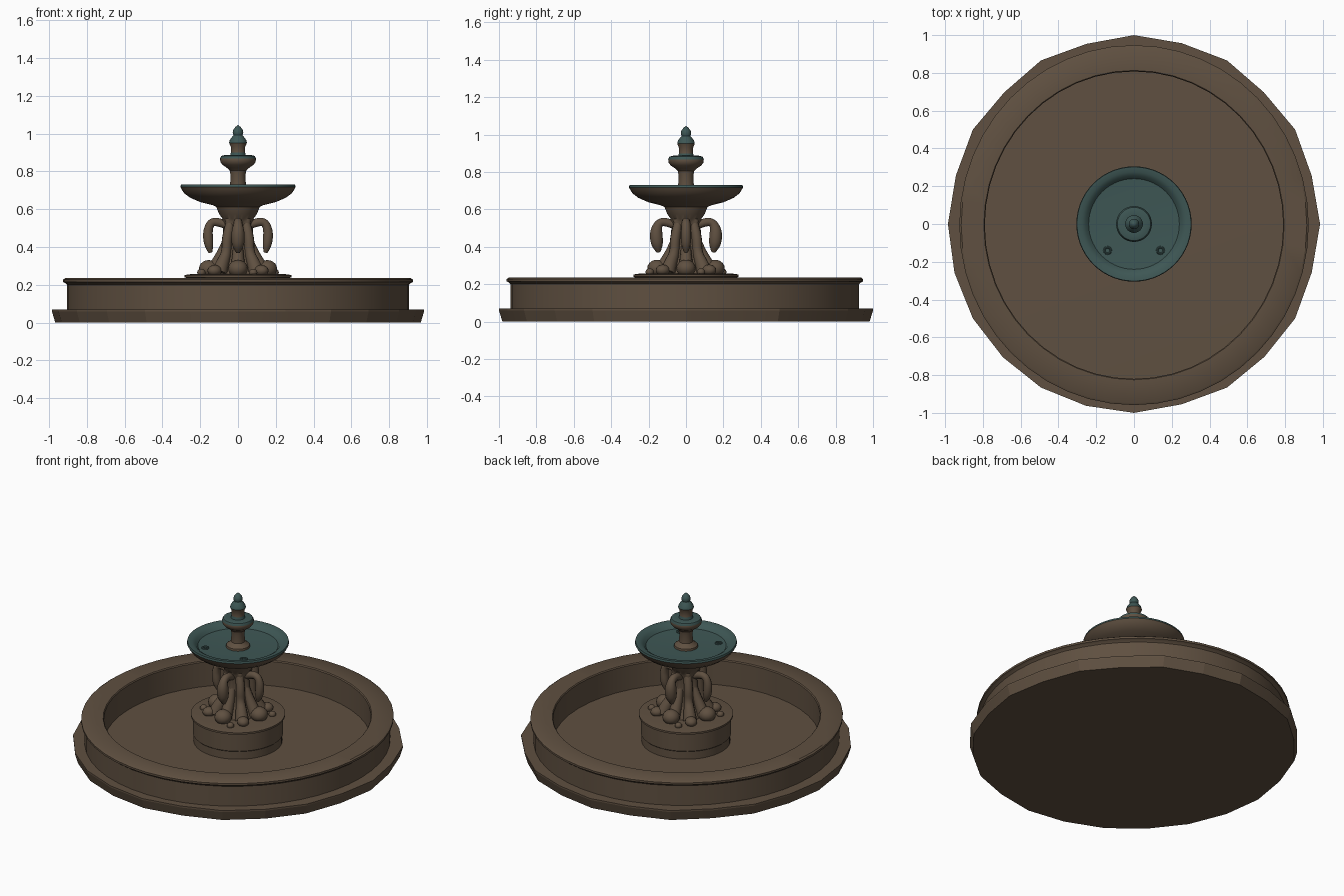
import bpy, bmesh, math, random
from mathutils import Vector

if "Cube" in bpy.data.objects:
    bpy.data.objects.remove(bpy.data.objects["Cube"])

random.seed(4)


def material(name, rgb):
    m = bpy.data.materials.new(name)
    m.diffuse_color = (*rgb, 1)
    m.use_nodes = True
    m.node_tree.nodes["Principled BSDF"].inputs["Base Color"].default_value = m.diffuse_color
    return m


STONE = material("brown stone", (0.115, 0.080, 0.052))
PATINA = material("teal patina", (0.048, 0.095, 0.090))


def finish(ob, angle=35):
    bpy.ops.object.select_all(action='DESELECT')
    ob.select_set(True)
    bpy.context.view_layer.objects.active = ob
    bpy.ops.object.shade_smooth_by_angle(angle=math.radians(angle))


def lathe(name, profile, n=48, sx=1, sy=1, cy=0, shape=None, teal=None, mats=(STONE, PATINA), angle=35):
    """Spin (radius, z) points; shape(theta, z) scales the radius; teal(face) picks the patina."""
    bm = bmesh.new()
    rings = []
    for r, z in profile:
        ring = []
        for i in range(n):
            t = 2 * math.pi * i / n
            k = r * (shape(t, z) if shape else 1)
            ring.append(bm.verts.new((k * math.cos(t) * sx, k * math.sin(t) * sy + cy, z)))
        rings.append(ring)
    for a, b in zip(rings, rings[1:]):
        for i in range(n):
            j = (i + 1) % n
            bm.faces.new((a[i], a[j], b[j], b[i]))
    bmesh.ops.remove_doubles(bm, verts=bm.verts, dist=1e-5)
    bmesh.ops.recalc_face_normals(bm, faces=bm.faces)
    bm.normal_update()
    if teal:
        for f in bm.faces:
            f.material_index = int(teal(f))
    me = bpy.data.meshes.new(name)
    bm.to_mesh(me)
    bm.free()
    ob = bpy.data.objects.new(name, me)
    bpy.context.collection.objects.link(ob)
    for m in mats:
        me.materials.append(m)
    finish(ob, angle)
    return ob


def tube(name, points, turn):
    """Tapered tube through (radial distance, z, thickness), turned about z."""
    cu = bpy.data.curves.new(name, 'CURVE')
    cu.dimensions = '3D'
    cu.bevel_depth = 1
    cu.bevel_resolution = 3
    cu.use_fill_caps = True
    cu.resolution_u = 4
    sp = cu.splines.new('NURBS')
    sp.points.add(len(points) - 1)
    for p, (d, z, r) in zip(sp.points, points):
        p.co = (d * math.cos(turn), d * math.sin(turn), z, 1)
        p.radius = r
    sp.order_u = 3
    sp.use_endpoint_u = True
    cu.materials.append(STONE)
    ob = bpy.data.objects.new(name, cu)
    bpy.context.collection.objects.link(ob)
    bpy.ops.object.select_all(action='DESELECT')
    ob.select_set(True)
    bpy.context.view_layer.objects.active = ob
    bpy.ops.object.convert(target='MESH')
    finish(bpy.context.view_layer.objects.active, 60)


def blob(name, d, z, size, turn):
    bpy.ops.mesh.primitive_uv_sphere_add(segments=16, ring_count=10, radius=1)
    ob = bpy.context.object
    ob.name = name
    ob.location = (d * math.cos(turn), d * math.sin(turn), z)
    ob.rotation_euler = (0, 0, turn)
    ob.scale = size
    ob.data.materials.append(STONE)
    finish(ob, 60)


# Faceted ground step with slightly uneven corners
wobble = [random.uniform(0.985, 1.0) if i % 2 else 1.0 for i in range(24)]
lathe("ground_step", [(0, 0), (0.972, 0), (0.99, 0.06), (0.99, 0.07), (0.85, 0.07)],
      n=24, sx=0.995, sy=1.01, shape=lambda t, z: wobble[round(t * 12 / math.pi) % 24], angle=10)

# Pool wall with projecting lip, and pool floor
lathe("pool_wall", [(0.905, 0.06), (0.905, 0.2), (0.915, 0.21), (0.925, 0.215), (0.925, 0.228),
                    (0.915, 0.235), (0.795, 0.235), (0.79, 0.228), (0.79, 0.068), (0, 0.07)],
      n=48, sy=1.03, cy=-0.006)

# Round plinth in the pool
lathe("plinth", [(0.265, 0.07), (0.265, 0.12), (0.27, 0.125), (0.27, 0.235), (0.282, 0.24),
                 (0.282, 0.252), (0.24, 0.258), (0, 0.26)])

# Fluted column, flaring out under the bowl
lathe("column", [(0.13, 0.255), (0.115, 0.29), (0.092, 0.34), (0.075, 0.42), (0.072, 0.5), (0.08, 0.535),
                 (0.082, 0.55), (0.1, 0.575), (0.11, 0.6), (0.12, 0.625)],
      n=64, shape=lambda t, z: 1 + (0.09 * math.cos(8 * t) if z < 0.54 else 0))

# Four arched swan necks on the axes, draped legs and rounded feet between
for i in range(4):
    a = i * math.pi / 2
    fat = 1.0 if i % 2 == 0 else 1.3
    tube("arched_neck", [(0.06, 0.515, 0.022), (0.105, 0.535, 0.024), (0.145, 0.53, 0.022),
                         (0.16, 0.485, 0.026 * fat), (0.158, 0.44, 0.028 * fat),
                         (0.152, 0.4, 0.023 * fat), (0.146, 0.37, 0.01)], a)
    tube("column_leg", [(0.06, 0.52, 0.025), (0.085, 0.45, 0.028), (0.085, 0.37, 0.026),
                        (0.12, 0.31, 0.036), (0.14, 0.265, 0.042)], a + math.pi / 4)
    tube("column_spine", [(0.05, 0.47, 0.018), (0.07, 0.4, 0.026), (0.1, 0.33, 0.034),
                          (0.13, 0.275, 0.04)], a)
    blob("large_foot", 0.155, 0.285, (0.052, 0.052, 0.046), a)
    blob("side_foot", 0.175, 0.275, (0.04, 0.036, 0.03), a + math.pi / 4)
    blob("small_pebble", 0.21, 0.265, (0.022, 0.022, 0.02), a + math.pi / 8)

# Wide bowl, patina inside
lathe("bowl", [(0.0, 0.61), (0.105, 0.608), (0.135, 0.622), (0.2, 0.638), (0.255, 0.662), (0.285, 0.685),
               (0.298, 0.705), (0.305, 0.718), (0.302, 0.73), (0.275, 0.728), (0.255, 0.716),
               (0.24, 0.698), (0.12, 0.692), (0, 0.692)],
      n=56, teal=lambda f: f.normal.z > 0.1)

# Small spouts on the bowl floor
for x in (-0.14, 0.14):
    bpy.ops.mesh.primitive_torus_add(major_radius=0.017, minor_radius=0.006, major_segments=16,
                                     minor_segments=8, location=(x, -0.14, 0.698))
    spout = bpy.context.object
    spout.name = "bowl_spout"
    spout.data.materials.append(PATINA)
    finish(spout)

# Upper stem with the small cup
lathe("upper_stem_and_cup",
      [(0.072, 0.69), (0.07, 0.705), (0.055, 0.715), (0.042, 0.728), (0.039, 0.78), (0.044, 0.805),
       (0.06, 0.82), (0.082, 0.835), (0.093, 0.85), (0.095, 0.868), (0.088, 0.882), (0.07, 0.887),
       (0.042, 0.884), (0.038, 0.9), (0.038, 0.93), (0.047, 0.952), (0.045, 0.96), (0, 0.965)],
      n=32, teal=lambda f: f.calc_center_median().z > 0.86 and f.normal.z > 0.1)

# Bud finial
lathe("finial", [(0.047, 0.955), (0.043, 0.968), (0.03, 0.985), (0.024, 0.993), (0.028, 1.005),
                 (0.025, 1.02), (0.014, 1.036), (0, 1.046)], n=20, mats=(PATINA,))
